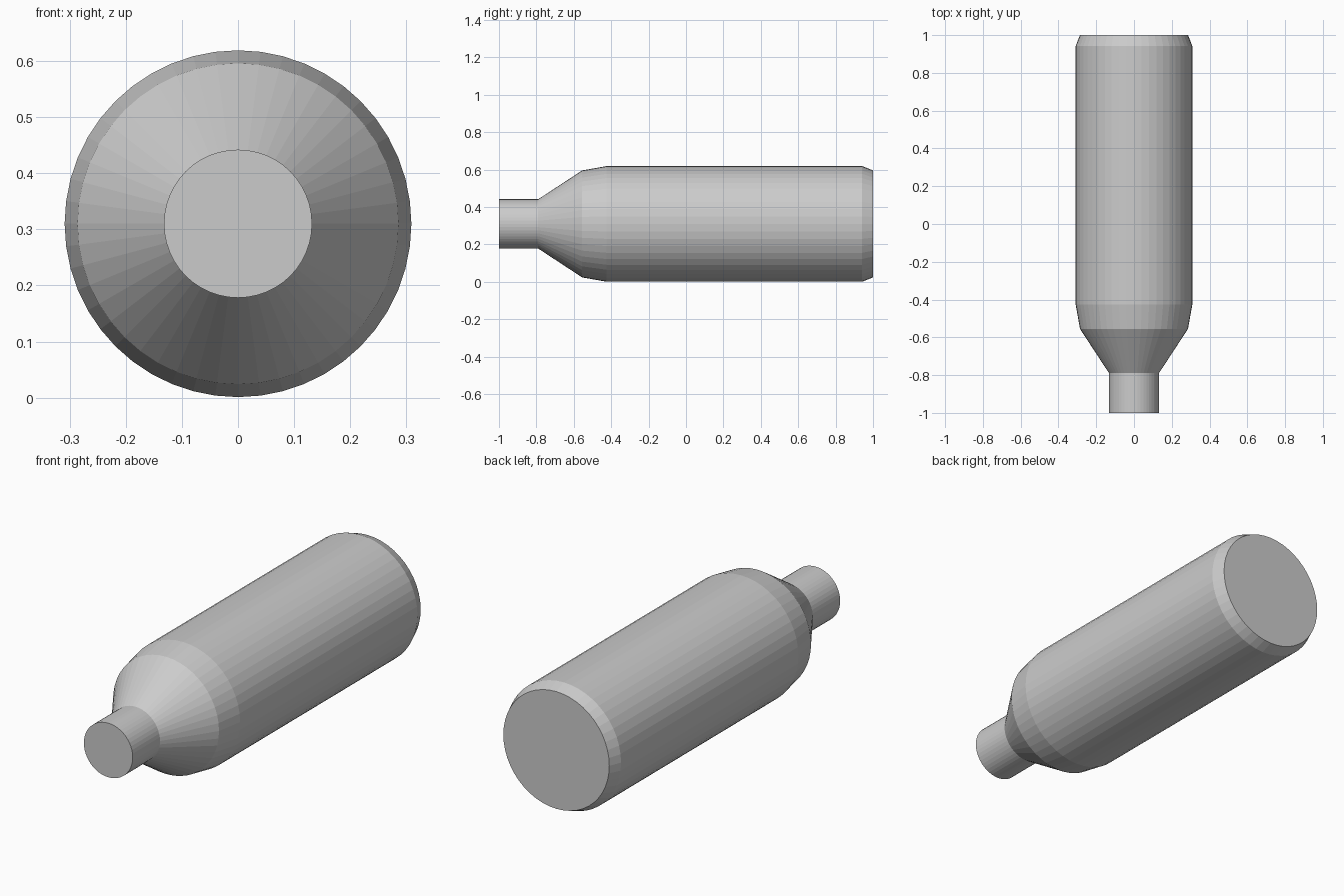
import bpy, bmesh, math

if "Cube" in bpy.data.objects:
    bpy.data.objects.remove(bpy.data.objects["Cube"])

SIDES = 48
AXIS_Z = 0.31

# Lathe profile along y: (y, radius)
profile = [(-1.0, 0.132), (-0.79, 0.132),   # neck
           (-0.555, 0.286), (-0.425, 0.309),  # shoulder
           (0.942, 0.309), (1.0, 0.286)]     # body and chamfered base

bm = bmesh.new()
rings = []
for y, r in profile:
    rings.append([bm.verts.new((r * math.sin(2 * math.pi * i / SIDES), y,
                                AXIS_Z + r * math.cos(2 * math.pi * i / SIDES)))
                  for i in range(SIDES)])

# Side walls
for a, b in zip(rings, rings[1:]):
    for i in range(SIDES):
        j = (i + 1) % SIDES
        bm.faces.new((a[i], a[j], b[j], b[i]))

# End caps
bm.faces.new(rings[0])
bm.faces.new(rings[-1])
bmesh.ops.recalc_face_normals(bm, faces=bm.faces[:])

mesh = bpy.data.meshes.new("cylinder_bottle")
bm.to_mesh(mesh)
bm.free()
obj = bpy.data.objects.new("cylinder_bottle", mesh)
bpy.context.collection.objects.link(obj)
